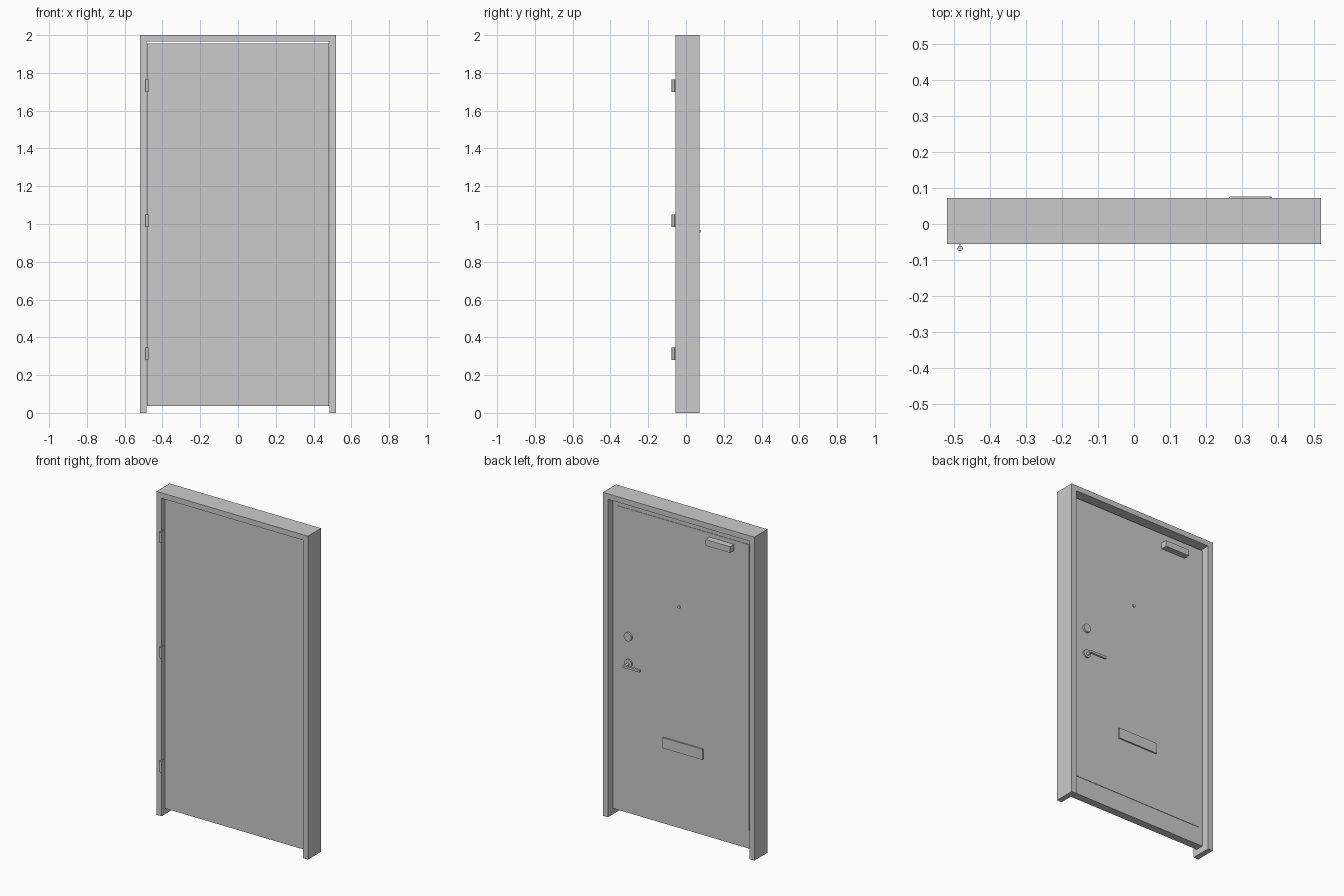
import bpy, math

if "Cube" in bpy.data.objects:
    bpy.data.objects.remove(bpy.data.objects["Cube"])


def box(name, x, y, z, bevel=0.0):
    """Box from (min, max) ranges, optionally with softened edges."""
    bpy.ops.mesh.primitive_cube_add(
        size=1, location=[(r[0] + r[1]) / 2 for r in (x, y, z)])
    ob = bpy.context.object
    ob.name = name
    ob.scale = [r[1] - r[0] for r in (x, y, z)]
    bpy.ops.object.transform_apply(location=False, rotation=False, scale=True)
    if bevel:
        mod = ob.modifiers.new("bevel", 'BEVEL')
        mod.width, mod.segments = bevel, 2
    return ob


def rod(name, centre, radius, length, axis='Z', sides=32):
    """Smooth-sided cylinder along Z or Y."""
    bpy.ops.mesh.primitive_cylinder_add(
        vertices=sides, radius=radius, depth=length, location=centre,
        rotation=(math.pi / 2 if axis == 'Y' else 0, 0, 0))
    ob = bpy.context.object
    ob.name = name
    bpy.ops.object.shade_smooth_by_angle(angle=math.radians(35))
    return ob


def knob(name, x, z, radius, y0, y1):
    return rod(name, (x, (y0 + y1) / 2, z), radius, y1 - y0, 'Y')


FRAME_Y = (-0.056, 0.072)
DOOR_BACK = 0.024
SKIN = 0.027

# Frame: two jambs and a header
for side, x in (("left", (-0.518, -0.484)), ("right", (0.484, 0.518))):
    box(f"jamb_{side}", x, FRAME_Y, (0, 2))
box("header", (-0.484, 0.484), FRAME_Y, (1.966, 2))

# Door leaf with a thin raised skin on the back
box("door_leaf", (-0.481, 0.481), (-0.025, DOOR_BACK), (0.037, 1.955))
box("back_skin", (-0.451, 0.451), (DOOR_BACK - 0.002, SKIN), (0.15, 1.918))

# Hinges: barrel in front, thin leaf running into the gap
for i, z in enumerate((0.313, 1.018, 1.731)):
    rod(f"hinge_barrel_{i}", (-0.482, -0.068, z), 0.0075, 0.066)
    box(f"hinge_leaf_{i}", (-0.4835, -0.4815), (-0.066, 0.0),
        (z - 0.033, z + 0.033))

# Door closer
box("door_closer", (-0.348, -0.18), (SKIN - 0.002, 0.066), (1.855, 1.893))

# Peephole and deadbolt
knob("peephole", 0.026, 1.407, 0.009, SKIN - 0.002, 0.034)
knob("deadbolt_rose", 0.373, 1.131, 0.026, SKIN - 0.002, 0.039)

# Lever handle: rose, neck and lever
knob("handle_rose", 0.372, 0.967, 0.025, SKIN - 0.002, 0.037)
knob("handle_neck", 0.372, 0.962, 0.0085, 0.035, 0.07)
box("handle_lever", (0.264, 0.381), (0.062, 0.0765), (0.954, 0.969), 0.002)

# Letter plate
box("letter_plate", (-0.137, 0.137), (SKIN - 0.002, 0.036), (0.507, 0.572))
